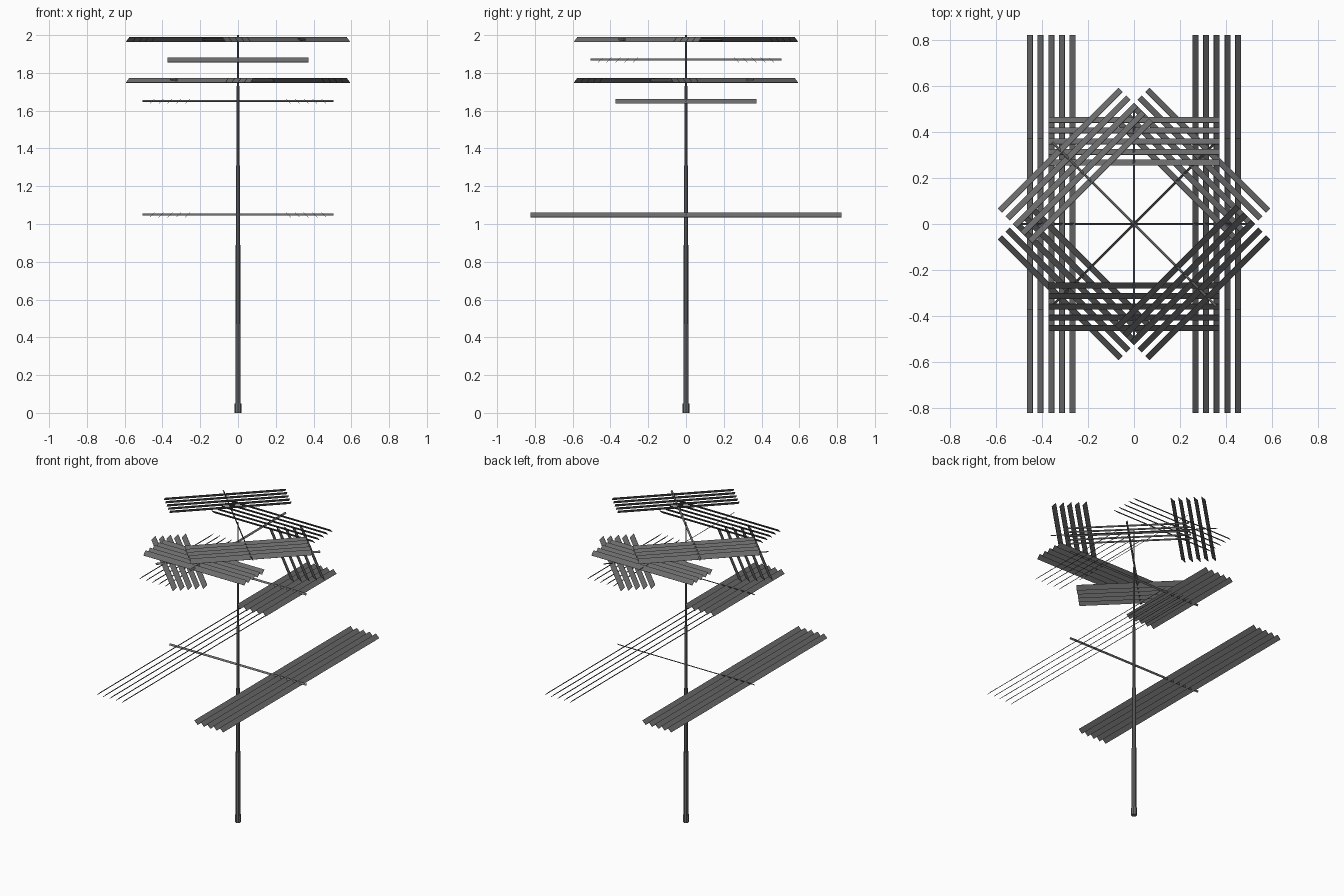
import bpy, bmesh, math
from mathutils import Matrix

if "Cube" in bpy.data.objects:
    bpy.data.objects.remove(bpy.data.objects["Cube"])

metal = bpy.data.materials.new("dark_grey_metal")
metal.diffuse_color = (0.15, 0.15, 0.15, 1)
metal.use_nodes = True
metal.node_tree.nodes["Principled BSDF"].inputs["Base Color"].default_value = metal.diffuse_color


def finish(name, bm):
    me = bpy.data.meshes.new(name)
    bm.to_mesh(me)
    bm.free()
    me.materials.append(metal)
    ob = bpy.data.objects.new(name, me)
    bpy.context.collection.objects.link(ob)
    return ob


def add_box(bm, size, matrix):
    bmesh.ops.create_cube(bm, size=1, matrix=matrix @ Matrix.Diagonal((*size, 1)))


# telescopic pole: each section narrower than the one below
bm = bmesh.new()
for z0, z1, r in [(0, 0.05, 0.018), (0.05, 0.47, 0.0145), (0.47, 0.89, 0.012),
                  (0.89, 1.31, 0.0095), (1.31, 1.73, 0.007), (1.73, 2.0, 0.004)]:
    bmesh.ops.create_cone(bm, cap_ends=True, segments=8, radius1=r, radius2=r,
                          depth=z1 - z0,
                          matrix=Matrix.Translation((0, 0, (z0 + z1) / 2)))
finish("pole", bm)

TILT = math.radians(45)
THIN = 0.002


def tier(label, z, angle, length):
    """Cross arm carrying a bank of five tilted slats at each end."""
    base = Matrix.Translation((0, 0, z)) @ Matrix.Rotation(math.radians(angle), 4, 'Z')
    # arm: narrow strip tilted about its own length
    bm = bmesh.new()
    add_box(bm, (1.01, 0.013, THIN), base @ Matrix.Rotation(TILT, 4, 'X'))
    finish(label + "_arm", bm)
    # slats: lean outwards on both sides
    for side, turn in (("right", 0), ("left", math.pi)):
        bm = bmesh.new()
        half = base @ Matrix.Rotation(turn, 4, 'Z')
        for i in range(5):
            m = half @ Matrix.Translation((0.267 + 0.0467 * i, 0, -0.002))
            add_box(bm, (0.035, length, THIN), m @ Matrix.Rotation(TILT, 4, 'Y'))
        finish(f"{label}_{side}_slats", bm)


tier("lower_tier", 1.05, 0, 1.645)
for n, z in enumerate((1.652, 1.762, 1.87, 1.978)):
    tier(f"upper_tier_{n + 1}", z, 45 * n, 0.745)
